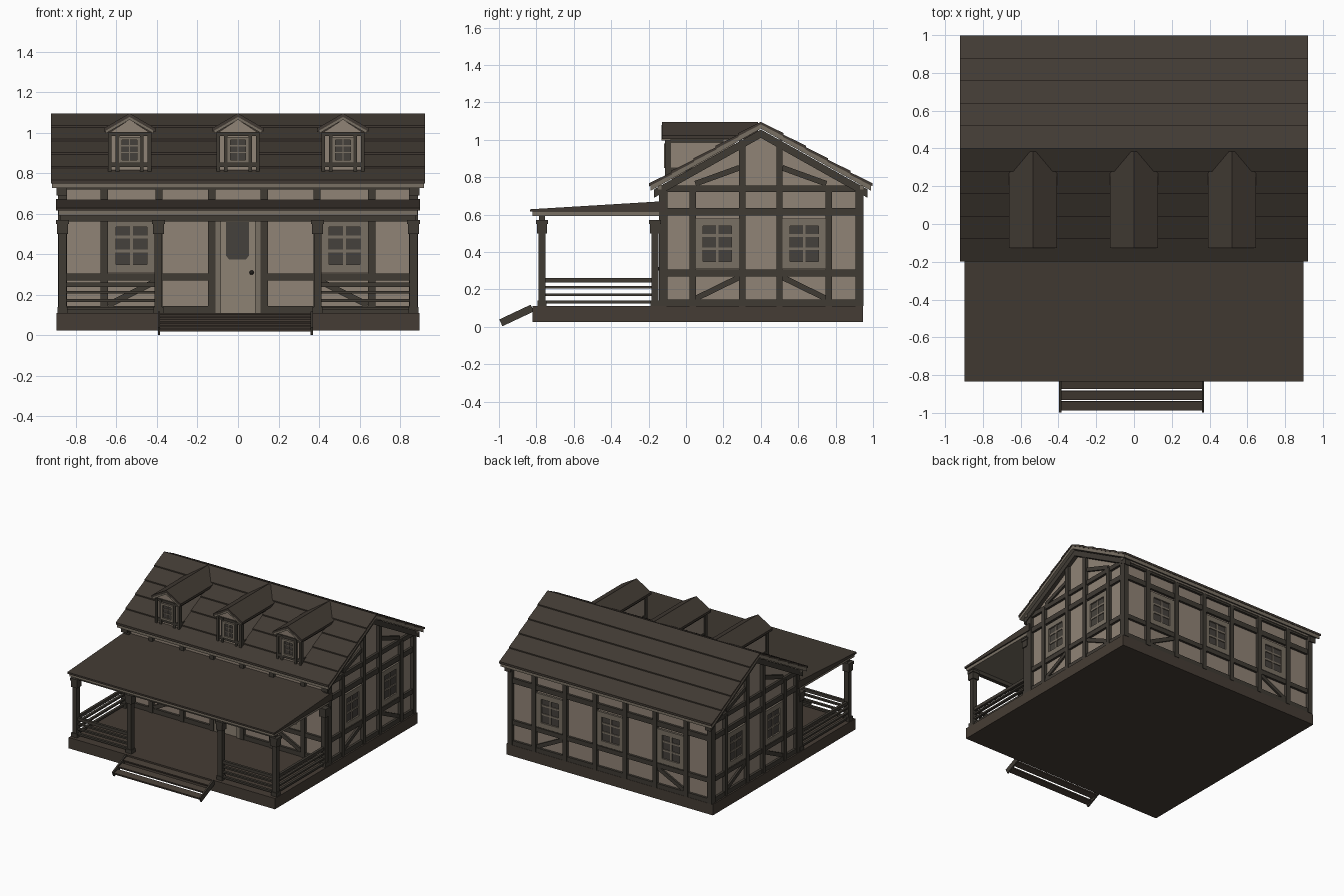
import bpy, bmesh
from math import pi
from mathutils import Matrix, Vector

if "Cube" in bpy.data.objects:
    bpy.data.objects.remove(bpy.data.objects["Cube"])


def material(name, rgb):
    m = bpy.data.materials.new(name)
    m.use_nodes = True
    m.diffuse_color = (*rgb, 1)
    bsdf = m.node_tree.nodes["Principled BSDF"]
    bsdf.inputs["Base Color"].default_value = (*rgb, 1)
    bsdf.inputs["Roughness"].default_value = 0.9
    return m


PLASTER = material("plaster", (.28, .228, .18))
TIMBER = material("dark timber", (.05, .043, .034))
ROOF = material("roof boards", (.053, .042, .033))
DECK = material("deck boards", (.06, .046, .035))
TRIM = material("pale trim", (.19, .16, .125))
GLASS = material("window glass", (.06, .053, .045))
DOOR = material("door paint", (.27, .225, .175))
METAL = material("dark metal", (.015, .013, .011))

# Wall frames: u runs along the wall, z is up, d is the distance outward
FRONT = Matrix.Identity(4)
BACK = Matrix.Rotation(pi, 4, "Z")
LEFT = Matrix.Translation((0, .4, 0)) @ Matrix.Rotation(pi / 2, 4, "Z")
RIGHT = Matrix.Translation((0, .4, 0)) @ Matrix.Rotation(-pi / 2, 4, "Z")
ENDS = (("left", LEFT), ("right", RIGHT))


def prism(name, mat, frame, polys, d0, d1):
    """Extrude (u, z) outlines from depth d0 to d1 into one object."""
    bm = bmesh.new()
    for poly in polys:
        a = [bm.verts.new(frame @ Vector((u, -d0, z))) for u, z in poly]
        b = [bm.verts.new(frame @ Vector((u, -d1, z))) for u, z in poly]
        bm.faces.new(a)
        bm.faces.new(b[::-1])
        for i in range(len(a)):
            j = (i + 1) % len(a)
            bm.faces.new((a[i], b[i], b[j], a[j]))
    bmesh.ops.recalc_face_normals(bm, faces=bm.faces)
    me = bpy.data.meshes.new(name)
    bm.to_mesh(me)
    bm.free()
    me.materials.append(mat)
    ob = bpy.data.objects.new(name, me)
    bpy.context.collection.objects.link(ob)
    return ob


def rect(u0, u1, z0, z1):
    return [(u0, z0), (u1, z0), (u1, z1), (u0, z1)]


def bar(p, q, w):
    p, q = Vector(p), Vector(q)
    n = (q - p).orthogonal().normalized() * w / 2
    return [tuple(v) for v in (p + n, q + n, q - n, p - n)]


def chevron(half, apex, eave, thick):
    """Cross-section of a pitched roof."""
    return [(-half, eave), (0, apex), (half, eave),
            (half, eave - thick), (0, apex - thick), (-half, eave - thick)]


def window(name, frame, u, z0, z1, w, d, edge):
    h = w / 2
    g, t = h - edge, edge * .35
    prism(name + "_glass", GLASS, frame, [rect(u - h, u + h, z0, z1)], d - .01, d + .004)
    prism(name + "_frame", TRIM, frame,
          [rect(u - h, u - g, z0, z1), rect(u + g, u + h, z0, z1),
           rect(u - g, u + g, z0, z0 + edge), rect(u - g, u + g, z1 - edge, z1)], d, d + .016)
    rows = [z0 + (z1 - z0) * f for f in (.4, .66)]
    prism(name + "_bars", TRIM, frame,
          [rect(u - t / 2, u + t / 2, z0, z1)] +
          [rect(u - g, u + g, z - t / 2, z + t / 2) for z in rows], d, d + .01)


# Foundation and house body
prism("foundation", DECK, FRONT, [rect(-.895, .895, .025, .11)], -.945, .82)
prism("house_walls", PLASTER, LEFT,
      [[(-.52, .1), (.525, .1), (.525, .74), (0, 1.04), (-.52, .74)]], -.865, .865)

# Timber framing on the long walls
BEAMS = ((.11, .145), (.27, .305), (.595, .635), (.72, .755))
POSTS = [s * u for s in (-1, 1) for u in (.13, .39, .66)]
for name, frame, d in (("front", FRONT, .12), ("back", BACK, .925)):
    posts = [rect(u - .018, u + .018, .11, .74) for u in POSTS]
    posts += [rect(s * .866 - .02, s * .866 + .02, .11, .75) for s in (-1, 1)]
    prism(name + "_posts", TIMBER, frame, posts, d - .02, d + .024)
    beams = [rect(-.88, .88, *z) for z in BEAMS]
    if name == "front":
        beams[:2] = [rect(s * .13, s * .88, *z) for z in BEAMS[:2] for s in (-1, 1)]
    prism(name + "_beams", TIMBER, frame, beams, d - .02, d + .018)
    prism(name + "_braces", TIMBER, frame,
          [bar((s * .64, .15), (s * .41, .265), .03) for s in (-1, 1)], d - .01, d + .014)
    for i, u in enumerate((-.525, .525) if name == "front" else (-.525, 0, .525)):
        window(f"{name}_window_{i}", frame, u, .31, .575, .232, d, .04)

# Timber framing on the gable ends
for name, frame in ENDS:
    d = .865
    posts = [rect(s * .363 - .017, s * .363 + .017, .11, .74) for s in (-1, 1)]
    posts += [rect(s * .1 - .017, s * .1 + .017, .11, 1.0) for s in (-1, 1)]
    posts += [rect(s * .525 - .02, s * .525 + .02, .11, .74) for s in (-1, 1)]
    prism(name + "_gable_posts", TIMBER, frame, posts, d - .02, d + .024)
    prism(name + "_gable_beams", TIMBER, frame,
          [rect(-.535, .535, *z) for z in BEAMS], d - .02, d + .018)
    prism(name + "_gable_braces", TIMBER, frame,
          [bar((s * u0, z0), (s * u1, z1), .03) for s in (-1, 1)
           for u0, z0, u1, z1 in ((.35, .15, .115, .265), (.35, .765, .115, .85))],
          d - .01, d + .014)
    prism(name + "_gable_rafters", TIMBER, frame, [chevron(.57, 1.055, .735, .045)], d - .02, d + .03)
    for i, u in enumerate((-.232, .232)):
        window(f"{name}_window_{i}", frame, u, .31, .58, .232, d, .04)

# Main roof: pale under-layer with lapped boards on top
SLOPE = .335 / .595
prism("roof_trim", TRIM, LEFT, [chevron(.59, 1.087, 1.087 - SLOPE * .59, .028)], -.918, .918)
boards = []
for s in (-1, 1):
    for i in range(5):
        a, b = i * .119, (i + 1) * .119 + .003
        za, zb = 1.1 - SLOPE * a, 1.1 - SLOPE * b
        boards.append([(s * a, za - .005), (s * b, zb + .004), (s * b, zb - .013), (s * a, za - .018)])
prism("roof_boards", ROOF, LEFT, boards, -.922, .922)

# Dormers
for i, cx in enumerate((-.535, 0, .518)):
    n = f"dormer_{i}"
    frame = Matrix.Translation((cx, -.1, 0))
    prism(n + "_walls", PLASTER, frame,
          [[(-.1, .79), (.1, .79), (.1, 1.0), (0, 1.065), (-.1, 1.0)]], -.36, 0)
    prism(n + "_bands", TIMBER, frame,
          [rect(-.106, .106, *z) for z in ((.83, .852), (.983, 1.003))], -.3, .008)
    prism(n + "_posts", TIMBER, frame,
          [rect(s * u - .009, s * u + .009, .8, 1.0) for s in (-1, 1) for u in (.098, .06)], -.02, .012)
    window(n + "_window", frame, 0, .85, .98, .105, .002, .016)
    prism(n + "_roof", ROOF, frame, [chevron(.127, 1.096, 1.022, .018)], -.485, .028)
    prism(n + "_gable_trim", TRIM, frame, [chevron(.118, 1.078, 1.01, .014)], -.02, .03)

# Door with glass pane and knob
prism("door", DOOR, FRONT, [rect(-.085, .085, .11, .575)], .11, .128)
prism("door_frame", TRIM, FRONT,
      [rect(-.112, -.085, .11, .6), rect(.085, .112, .11, .6), rect(-.085, .085, .57, .6)], .11, .14)
prism("door_glass", GLASS, FRONT,
      [[(-.06, .395), (-.045, .375), (.04, .375), (.055, .395), (.055, .56), (-.06, .56)]], .12, .131)
bpy.ops.mesh.primitive_uv_sphere_add(segments=12, ring_count=8, radius=.011, location=(.067, -.139, .31))
knob = bpy.context.object
knob.name = "door_knob"
knob.data.materials.append(METAL)
bpy.ops.object.shade_smooth()

# Porch roof with pale edge (u is measured from the ridge)
prism("porch_roof", ROOF, LEFT,
      [[(-1.235, .615), (-1.235, .628), (-.51, .672), (-.51, .615)]], -.897, .897)
prism("porch_roof_edge", TRIM, LEFT, [rect(-1.222, -.53, .592, .616)], -.887, .887)
prism("porch_beam", TIMBER, FRONT, [rect(-.875, .875, .563, .593)], .755, .785)

# Porch posts with capital and foot
for x in (-.866, -.393, .393, .866):
    for y in (.77, .165):
        if y < .5 and abs(x) < .5:
            continue
        for part, r, z0, z1 in (("shaft", .019, .11, .57), ("capital", .027, .5, .55),
                                ("cap", .032, .55, .57), ("foot", .025, .11, .14)):
            prism("porch_post_" + part, TIMBER, FRONT, [rect(x - r, x + r, z0, z1)], y - r, y + r)

# Railings
RAILS = ((.132, .015), (.172, .013), (.212, .013), (.25, .024))
prism("front_railing", TIMBER, FRONT,
      [rect(s * .41, s * .85, z - w / 2, z + w / 2) for s in (-1, 1) for z, w in RAILS], .76, .78)
for name, frame in ENDS:
    s = 1 if name == "left" else -1
    prism(name + "_railing", TIMBER, frame,
          [rect(s * -1.155, s * -.58, z - w / 2, z + w / 2) for z, w in RAILS], .856, .876)

# Eave fascia boards
for name, frame, d in (("front", FRONT, .15), ("back", BACK, .95)):
    prism(name + "_fascia", TRIM, frame, [rect(-.9, .9, .735, .758)], d - .02, d)

# Entrance steps: sloping stringers and treads
for x in (-.39, .365):
    prism("step_stringer", TIMBER, LEFT, [bar((-1.39, .021), (-1.222, .1), .04)], x - .006, x + .006)
prism("step_treads", DECK, LEFT,
      [bar((u, z), (u + .047, z + .012), .014)
       for u, z in ((-1.385, .025), (-1.33, .053), (-1.272, .083))], -.385, .36)
